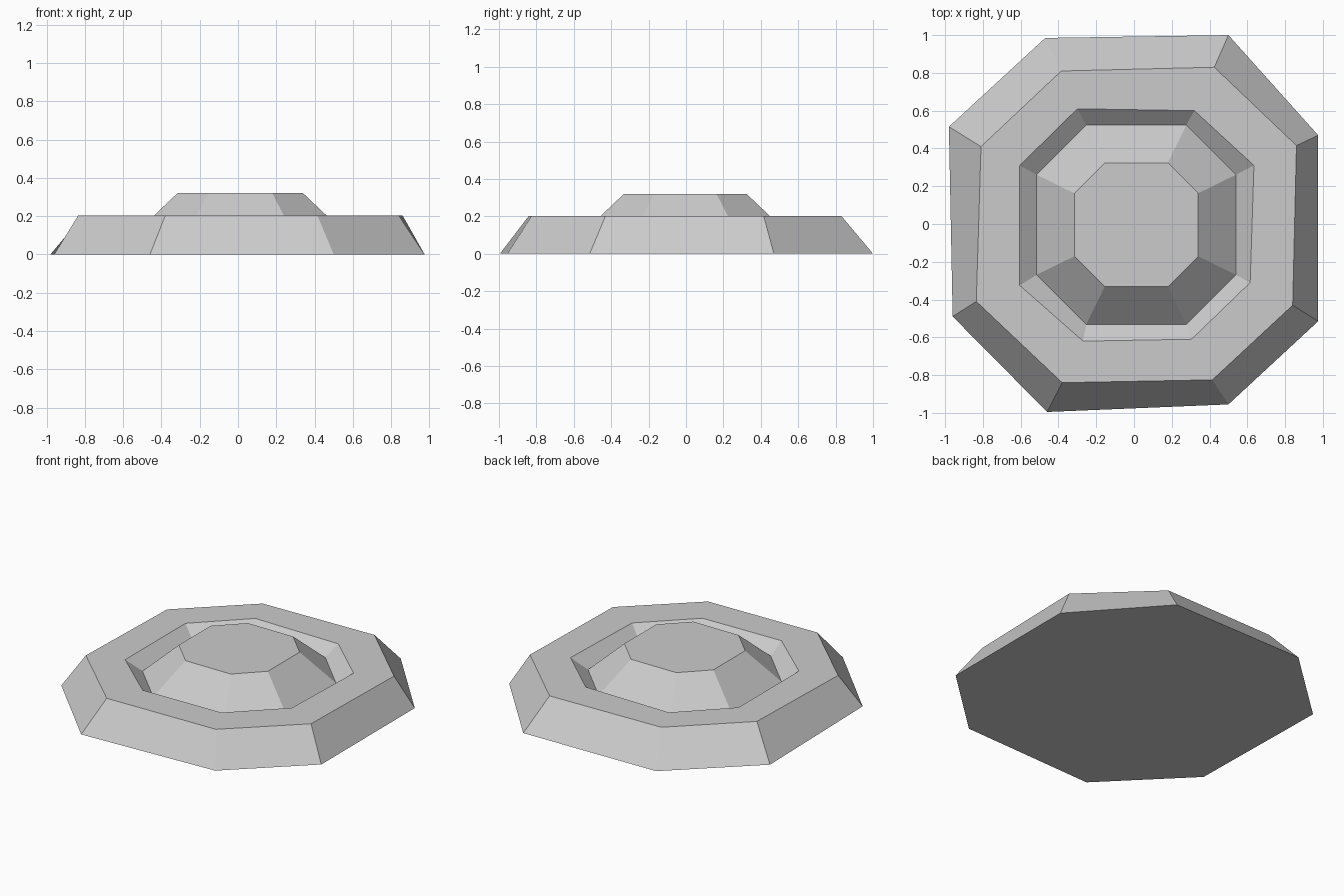
import bpy
import bmesh

# Remove the default object
cube = bpy.data.objects.get("Cube")
if cube:
    bpy.data.objects.remove(cube, do_unlink=True)

# Single stone grey material
stone = bpy.data.materials.new("stone_grey")
stone.use_nodes = True
colour = (0.6, 0.6, 0.6, 1)
stone.diffuse_color = colour
stone.node_tree.nodes["Principled BSDF"].inputs["Base Color"].default_value = colour


def octagon(half_width, half_side, centre=(0.012, -0.004)):
    """Regular octagon corners, clockwise from the back left corner."""
    a, b = half_width, half_side
    corners = [(-b, a), (b, a), (a, b), (a, -b), (b, -a), (-b, -a), (-a, -b), (-a, b)]
    return [(x + centre[0], y + centre[1]) for x, y in corners]


def stack_rings(name, rings):
    """Join closed outlines, each at its own height, and cap both ends."""
    bm = bmesh.new()
    loops = [[bm.verts.new((x, y, z)) for x, y in outline] for outline, z in rings]
    for lower, upper in zip(loops, loops[1:]):
        count = len(lower)
        for i in range(count):
            j = (i + 1) % count
            bm.faces.new((lower[i], lower[j], upper[j], upper[i]))
    bm.faces.new(loops[0])
    bm.faces.new(loops[-1])
    bmesh.ops.recalc_face_normals(bm, faces=bm.faces)
    mesh = bpy.data.meshes.new(name)
    bm.to_mesh(mesh)
    bm.free()
    mesh.materials.append(stone)
    obj = bpy.data.objects.new(name, mesh)
    bpy.context.collection.objects.link(obj)
    return obj


# Slightly uneven hand-cut outlines of the outer rim
foot = [(-.47, .985), (.5, 1), (.975, .47), (.975, -.515),
        (.5, -.955), (-.46, -.995), (-.96, -.49), (-.98, .515)]
rim_outer = [(-.385, .81), (.425, .83), (.86, .415), (.84, -.43),
             (.415, -.825), (-.38, -.84), (-.835, -.41), (-.81, .41)]
rim_inner = [(-.3, .61), (.32, .6), (.635, .31), (.615, -.31),
             (.305, -.61), (-.27, -.62), (-.605, -.325), (-.605, .31)]

# Sloping base, flat rim, groove and raised centre in one closed shell
groove = octagon(0.528, 0.265)
centre_top = octagon(0.328, 0.167)
stack_rings("octagonal_base", [
    (foot, 0),
    (rim_outer, 0.203),
    (rim_inner, 0.203),
    (groove, 0.13),
    (centre_top, 0.32),
])
